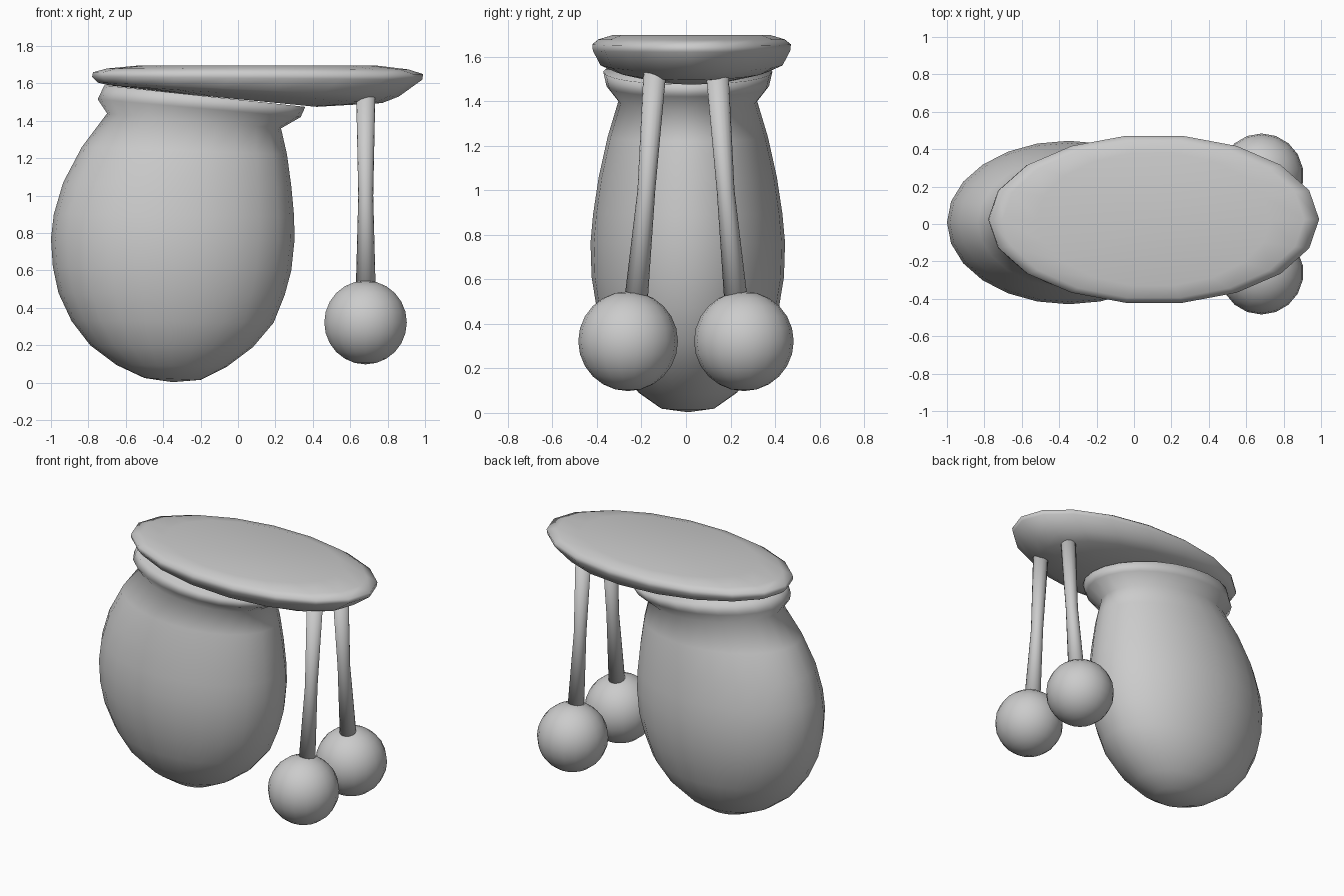
import bpy
import bmesh
from math import sin, cos, tau
from mathutils import Vector

cube = bpy.data.objects.get("Cube")
if cube:
    bpy.data.objects.remove(cube)

grey = bpy.data.materials.new("plain_grey")
grey.use_nodes = True
grey.diffuse_color = (0.6, 0.6, 0.6, 1)
grey.node_tree.nodes["Principled BSDF"].inputs["Base Color"].default_value = (0.6, 0.6, 0.6, 1)


def finish(name, bm):
    bmesh.ops.recalc_face_normals(bm, faces=bm.faces)
    for f in bm.faces:
        f.smooth = True
    mesh = bpy.data.meshes.new(name)
    bm.to_mesh(mesh)
    bm.free()
    mesh.materials.append(grey)
    ob = bpy.data.objects.new(name, mesh)
    bpy.context.collection.objects.link(ob)
    return ob


def loft(name, rings, sides, bottom=None, top=None):
    """Skin rings given as (centre, half-axis u, half-axis v), with optional end points."""
    bm = bmesh.new()
    loops = []
    for c, u, v in rings:
        loops.append([bm.verts.new(c + u * cos(tau * i / sides) + v * sin(tau * i / sides))
                      for i in range(sides)])
    for a, b in zip(loops, loops[1:]):
        for i in range(sides):
            j = (i + 1) % sides
            bm.faces.new((a[i], a[j], b[j], b[i]))
    for loop, tip in ((loops[0], bottom), (loops[-1], top)):
        if tip:
            p = bm.verts.new(tip)
            for i in range(sides):
                bm.faces.new((loop[i], loop[(i + 1) % sides], p))
        else:
            bm.faces.new(loop)
    return finish(name, bm)


def tilted(xl, zl, xr, zr, half_y, y):
    """Oval ring leaning from its -x end to its +x end."""
    a, b = Vector((xl, y, zl)), Vector((xr, y, zr))
    return (a + b) / 2, (b - a) / 2, Vector((0, half_y, 0))


# Egg-shaped pot with a leaning neck and flared lip
pot = [(-.50, .025, -.20, .015, .12), (-.65, .095, -.06, .085, .22), (-.79, .20, .08, .19, .31),
       (-.89, .33, .19, .32, .37), (-.96, .48, .25, .47, .41), (-.99, .62, .285, .60, .432),
       (-1.0, .77, .302, .76, .437), (-.985, .90, .30, .89, .425), (-.935, 1.07, .285, 1.05, .40),
       (-.835, 1.26, .262, 1.22, .36), (-.70, 1.44, .23, 1.36, .312),
       (-.75, 1.515, .335, 1.42, .365), (-.715, 1.59, .36, 1.475, .38)]
loft("pot_body", [tilted(*r, .008) for r in pot], 24, (-.35, .008, .003))

# Oval lid, thicker beneath one end and slightly dished on top
lid = [(-.30, 1.545, .42, 1.475, .22), (-.69, 1.59, .77, 1.495, .355),
       (-.75, 1.605, .86, 1.53, .415), (-.78, 1.635, .985, 1.62, .45),
       (-.775, 1.66, .99, 1.65, .453), (-.70, 1.68, .91, 1.675, .425),
       (-.52, 1.697, .73, 1.697, .36)]
lid_ob = loft("lid", [tilted(*r, .025) for r in lid], 18, (.06, .025, 1.51), (.1, .025, 1.682))

# Two splayed stalks, each ending in a ball
for side, name in ((-1, "right"), (1, "left")):
    path = [(.14, 1.53, .051), (.178, 1.0, .040), (.225, .50, .053)]
    rings = [(Vector((.683, side * y, z)), Vector((r, 0, 0)), Vector((0, r, 0)))
             for y, z, r in path]
    loft(name + "_stalk", rings, 16)

    bm = bmesh.new()
    bmesh.ops.create_uvsphere(bm, u_segments=18, v_segments=12, radius=.224)
    bmesh.ops.translate(bm, verts=bm.verts, vec=(.682, side * .26, .322))
    finish(name + "_ball", bm)
